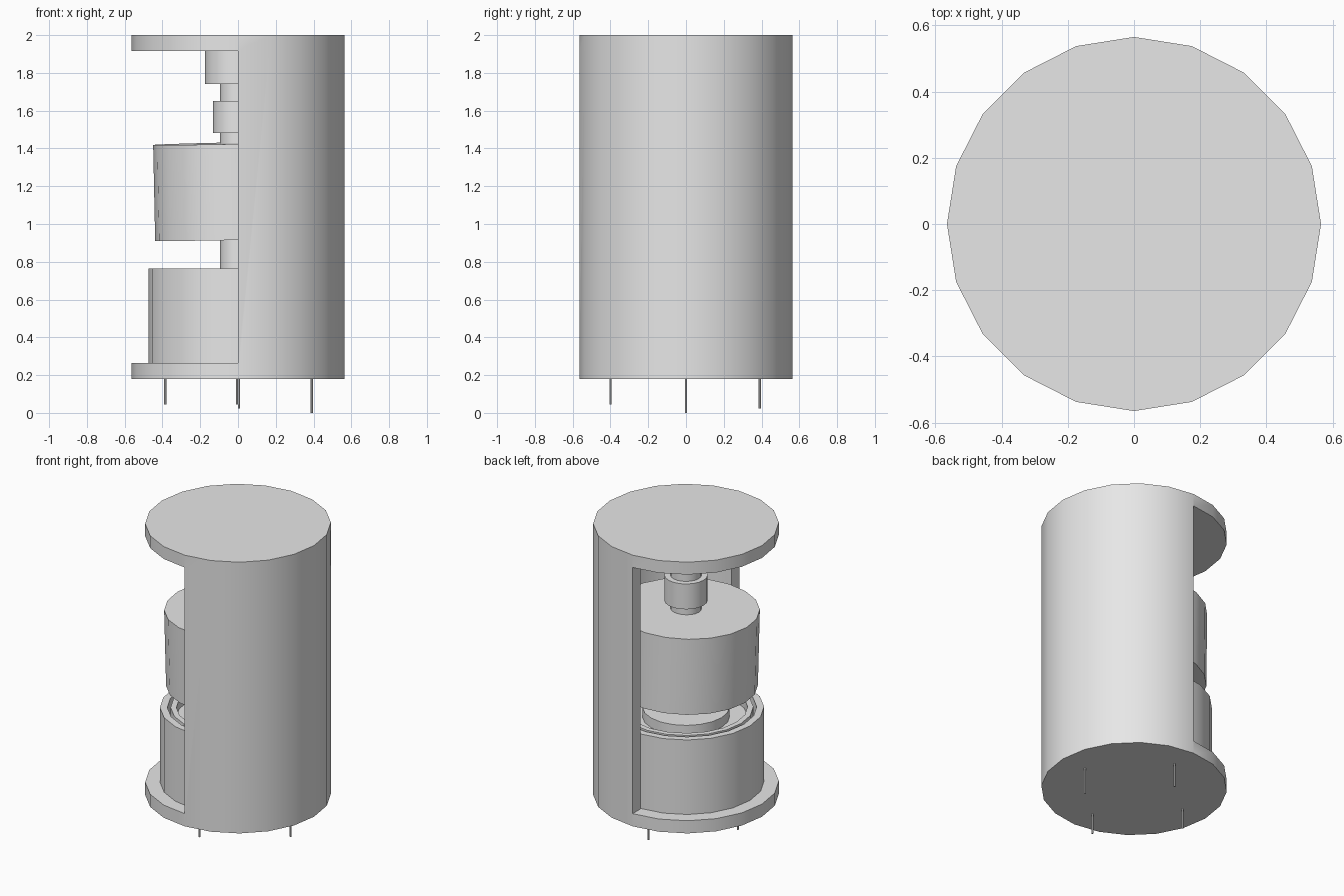
import bpy, bmesh, math
from mathutils import Matrix

SIDES = 20

if "Cube" in bpy.data.objects:
    bpy.data.objects.remove(bpy.data.objects["Cube"], do_unlink=True)

grey = bpy.data.materials.new("plain grey")
grey.use_nodes = True
grey.diffuse_color = (0.8, 0.8, 0.8, 1)
grey.node_tree.nodes["Principled BSDF"].inputs["Base Color"].default_value = grey.diffuse_color


def add_object(name, bm):
    """Turn a bmesh into a grey object."""
    bmesh.ops.recalc_face_normals(bm, faces=bm.faces[:])
    mesh = bpy.data.meshes.new(name)
    bm.to_mesh(mesh)
    bm.free()
    mesh.materials.append(grey)
    obj = bpy.data.objects.new(name, mesh)
    bpy.context.scene.collection.objects.link(obj)
    return obj


def smooth(obj):
    bpy.ops.object.select_all(action="DESELECT")
    obj.select_set(True)
    bpy.context.view_layer.objects.active = obj
    bpy.ops.object.shade_smooth_by_angle(angle=math.radians(30))
    return obj


def lathe(name, profile, sides=SIDES):
    """Revolve (radius, height) points; both ends close on the axis with flat caps."""
    bm = bmesh.new()
    rings = []
    for r, z in profile:
        rings.append([bm.verts.new((r * math.cos(a), r * math.sin(a), z))
                      for a in (math.tau * i / sides for i in range(sides))])
    for low, high in zip(rings, rings[1:]):
        for i in range(sides):
            j = (i + 1) % sides
            bm.faces.new((low[i], low[j], high[j], high[i]))
    bm.faces.new(rings[0])
    bm.faces.new(rings[-1])
    return add_object(name, bm)


def cylinder(name, radius, bottom, top, sides=SIDES):
    return lathe(name, [(radius, bottom), (radius, top)], sides)


def cut(obj, cutter):
    mod = obj.modifiers.new("cut", "BOOLEAN")
    mod.operation, mod.solver, mod.object = "DIFFERENCE", "EXACT", cutter
    bpy.context.view_layer.objects.active = obj
    bpy.ops.object.modifier_apply(modifier=mod.name)
    bpy.data.objects.remove(cutter, do_unlink=True)


# Casing: hollow drum with one half of the wall cut away between the end discs
FLOOR, CEILING = 0.265, 1.917
casing = cylinder("casing", 0.565, 0.18, 2.0)
cut(casing, cylinder("bore_cutter", 0.485, FLOOR, CEILING))
bm = bmesh.new()
bmesh.ops.create_cube(bm, size=1)
bm.transform(Matrix.Translation((-0.5, 0, (FLOOR + CEILING) / 2))
             @ Matrix.Diagonal((1, 2, CEILING - FLOOR, 1)))
cut(casing, add_object("opening_cutter", bm))
smooth(casing)

# Lower cup: concentric walls and grooves around a central core
TOP, STEP, DEEP = 0.765, 0.70, 0.55
smooth(lathe("lower_cup", [
    (0.475, FLOOR), (0.475, TOP), (0.43, TOP), (0.43, DEEP), (0.41, DEEP),
    (0.41, TOP), (0.375, TOP), (0.375, STEP), (0.265, STEP), (0.265, TOP)]))

# Central shaft with its collar and the boss under the lid
smooth(cylinder("shaft", 0.095, 0.7, 1.8))
smooth(cylinder("collar", 0.132, 1.482, 1.652))
smooth(cylinder("lid_boss", 0.175, 1.74, CEILING))

# Drum on the shaft, leaning slightly
drum = smooth(cylinder("drum", 0.442, -0.254, 0.254))
drum.location = (-0.002, 0, 1.174)
drum.rotation_euler = (math.radians(0.6), math.radians(-1.2), 0)

# Contact pins of differing length under the base
pins = {"left": (0.39, 0, 0), "right": (-0.385, 0, 0.045),
        "back": (0.005, 0.39, 0.022), "front": (-0.005, -0.4, 0.045)}
for side, (x, y, bottom) in pins.items():
    pin = smooth(cylinder(side + "_pin", 0.006, bottom, 0.2, 8))
    pin.location = (x, y, 0)
